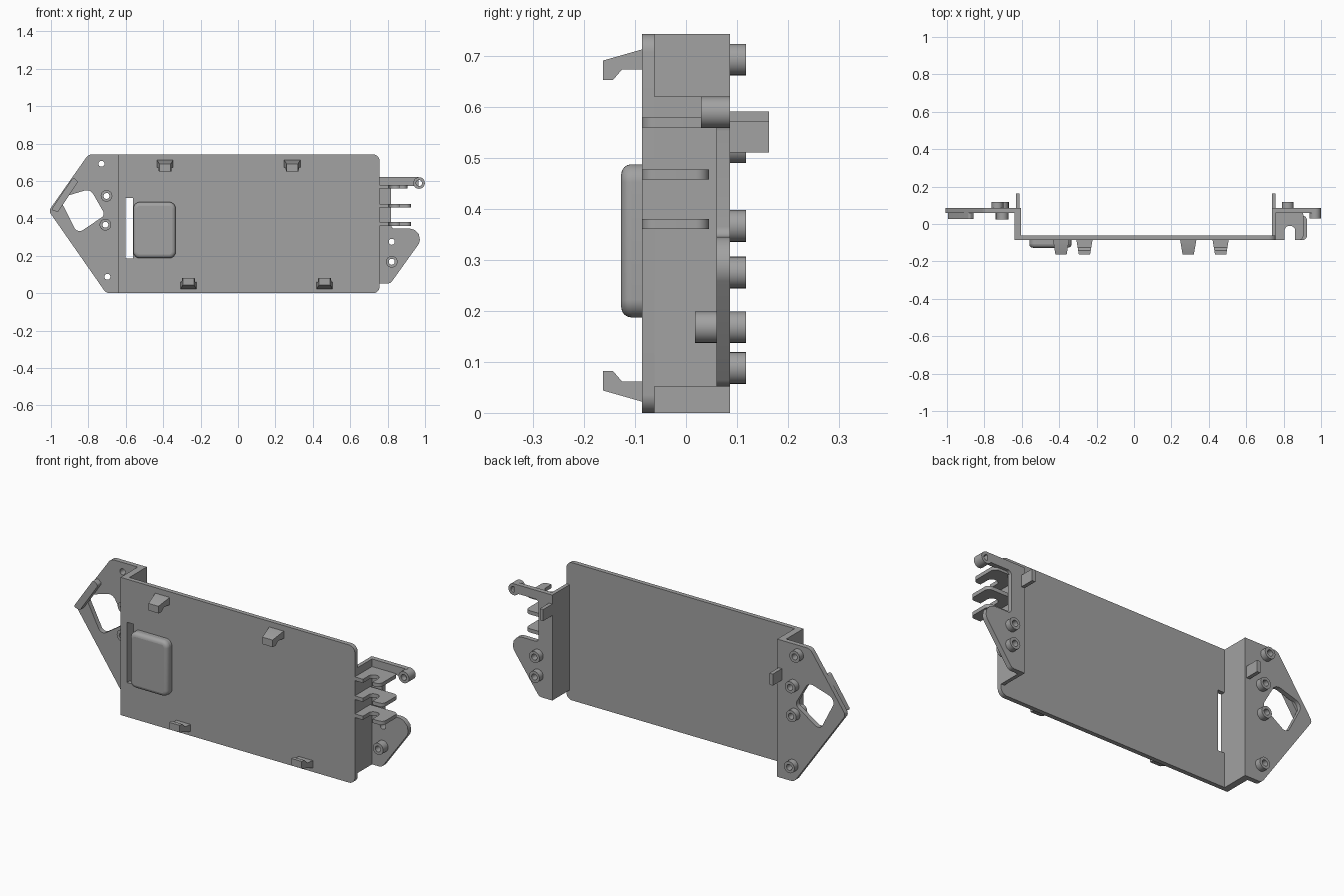
import bpy, bmesh, math
from mathutils import Vector

cube = bpy.data.objects.get("Cube")
if cube:
    bpy.data.objects.remove(cube, do_unlink=True)

grey = bpy.data.materials.new("mid grey plastic")
grey.use_nodes = True
grey.diffuse_color = (0.36, 0.36, 0.36, 1)
grey.node_tree.nodes["Principled BSDF"].inputs["Base Color"].default_value = (0.36, 0.36, 0.36, 1)

# Where each sheet coordinate (a, b, depth) goes
AXES = {"y": lambda a, b, d: (a, d, b),
        "z": lambda a, b, d: (a, b, d),
        "x": lambda a, b, d: (d, a, b)}


def fillet(points, steps=6):
    """Round the corners of an outline of (a, b, radius) points."""
    out = []
    for i, (a, b, r) in enumerate(points):
        p = Vector((a, b))
        if r == 0:
            out.append(p)
            continue
        u = (Vector(points[i - 1][:2]) - p).normalized()
        v = (Vector(points[(i + 1) % len(points)][:2]) - p).normalized()
        half = u.angle(v) / 2
        centre = p + (u + v).normalized() * (r / math.sin(half))
        s = p + u * (r / math.tan(half)) - centre
        e = p + v * (r / math.tan(half)) - centre
        for k in range(steps + 1):
            out.append(centre + s.lerp(e, k / steps).normalized() * r)
    return out


def circle(a, b, r, n=24):
    return [Vector((a + r * math.cos(math.tau * k / n), b + r * math.sin(math.tau * k / n)))
            for k in range(n)]


def rect(a0, b0, a1, b1, r=0):
    return fillet([(a0, b0, r), (a1, b0, r), (a1, b1, r), (a0, b1, r)])


def sheet(name, loops, d0, d1, axis="y", taper=None):
    """Extrude an outline, with any further loops as holes, between two depths."""
    curve = bpy.data.curves.new(name, "CURVE")
    curve.dimensions = "2D"
    curve.fill_mode = "BOTH"
    curve.extrude = abs(d1 - d0) / 2
    for loop in loops:
        spline = curve.splines.new("POLY")
        spline.points.add(len(loop) - 1)
        for point, p in zip(spline.points, loop):
            point.co = (p.x, p.y, 0, 1)
        spline.use_cyclic_u = True
    temp = bpy.data.objects.new(name, curve)
    bpy.context.collection.objects.link(temp)
    bpy.context.view_layer.update()
    mesh = bpy.data.meshes.new_from_object(temp.evaluated_get(bpy.context.evaluated_depsgraph_get()))
    bpy.data.objects.remove(temp, do_unlink=True)
    bm = bmesh.new()
    bm.from_mesh(mesh)
    bmesh.ops.remove_doubles(bm, verts=bm.verts, dist=0.0001)
    for v in bm.verts:
        scale = taper(v.co) if taper else 1
        v.co = AXES[axis](v.co.x, v.co.y, v.co.z * scale + (d0 + d1) / 2)
    bmesh.ops.recalc_face_normals(bm, faces=bm.faces)
    bm.to_mesh(mesh)
    bm.free()
    mesh.materials.clear()
    mesh.materials.append(grey)
    obj = bpy.data.objects.new(name, mesh)
    bpy.context.collection.objects.link(obj)
    smooth(obj)
    return obj


def smooth(obj):
    bpy.ops.object.select_all(action="DESELECT")
    obj.select_set(True)
    bpy.context.view_layer.objects.active = obj
    bpy.ops.object.shade_smooth_by_angle(angle=math.radians(35))


FRONT, BACK = -0.086, 0.086
FLANGE = 0.06
HOLE = 0.016

# Main panel with its slot
panel = fillet([(-0.64, 0, 0), (0.757, 0, 0.035), (0.757, 0.742, 0.035), (-0.64, 0.742, 0)])
sheet("main_panel", [panel, rect(-0.602, 0.185, -0.562, 0.51)], FRONT, -0.062)

# Rounded pad beside the slot
pad = sheet("raised_pad", [rect(-0.56, 0.187, -0.333, 0.487, 0.035)], -0.127, -0.08)
bm = bmesh.new()
bm.from_mesh(pad.data)
bmesh.ops.dissolve_limit(bm, angle_limit=0.01, verts=bm.verts, edges=bm.edges)
rim = [e for e in bm.edges if all(v.co.y < -0.12 for v in e.verts)]
bmesh.ops.bevel(bm, geom=rim, offset=0.02, segments=4, profile=0.5, affect="EDGES")
bm.to_mesh(pad.data)
bm.free()
smooth(pad)

# Side walls
sheet("right_wall", [rect(-0.64, 0, -0.604, 0.742)], FRONT, BACK)
sheet("left_wall", [rect(0.737, 0.052, 0.757, 0.62)], FRONT, BACK)

# Pointed flange with a window
right_bosses = [(-0.73, 0.692), (-0.703, 0.52), (-0.709, 0.366), (-0.698, 0.088)]
left_bosses = [(0.822, 0.275), (0.822, 0.168)]
window = fillet([(-0.955, 0.508, 0.035), (-0.79, 0.558, 0.04), (-0.71, 0.418, 0.025),
                 (-0.858, 0.318, 0.03)])
pointed = fillet([(-0.61, 0, 0), (-0.705, 0, 0.04), (-1.012, 0.44, 0.025),
                  (-0.80, 0.742, 0.04), (-0.61, 0.742, 0)])
sheet("right_flange", [pointed, window] + [circle(x, z, HOLE) for x, z in right_bosses],
      FLANGE, BACK)

# Bar along the upper slanted edge
sheet("flange_bar", [fillet([(-0.999, 0.446, 0.008), (-0.963, 0.434, 0.008),
                             (-0.854, 0.596, 0.012), (-0.881, 0.62, 0.012)])], 0.027, 0.065)

# Bracket flange with an arm above and a fin below
bracket = fillet([(0.745, 0.052, 0), (0.815, 0.052, 0.03), (1.025, 0.345, 0.055),
                  (0.818, 0.345, 0.02), (0.818, 0.572, 0.02), (0.965, 0.572, 0),
                  (0.965, 0.62, 0), (0.745, 0.62, 0)])
sheet("left_flange", [bracket] + [circle(x, z, HOLE) for x, z in left_bosses], FLANGE, BACK)
sheet("arm_eyelet", [circle(0.968, 0.589, 0.031), circle(0.968, 0.589, HOLE)], 0.029, BACK)


# Hollow screw bosses
def boss(name, x, z, y0, y1):
    sheet(name, [circle(x, z, 0.031), circle(x, z, HOLE)], y0, y1)


for x, z in right_bosses + left_bosses:
    boss("rear_boss", x, z, BACK, 0.118)
for x, z in right_bosses[1:3]:
    boss("front_boss", x, z, 0.024, FLANGE)
boss("front_boss", *left_bosses[1], 0.018, FLANGE)

# Shelf fins with an arched notch
for z, reach, back in ((0.569, 0.906, 0.07), (0.467, 0.925, 0.045), (0.37, 0.925, 0.045)):
    fin = fillet([(0.75, FRONT, 0), (0.805, FRONT, 0), (0.805, -0.01, 0.026),
                  (0.862, -0.01, 0.026), (0.862, FRONT, 0), (reach, FRONT, 0.025),
                  (reach, back, 0.025), (0.75, back, 0)])
    sheet("shelf_fin", [fin], z - 0.01, z + 0.01, "z")

# Rear tabs
sheet("right_rear_tab", [rect(0.08, 0.528, 0.163, 0.59)], -0.632, -0.612, "x")
sheet("left_rear_tab", [rect(0.08, 0.51, 0.163, 0.572)], 0.737, 0.757, "x")

# Hooked clips along the top and bottom edges
hook = [(-0.08, 0.03), (-0.086, 0.03), (-0.163, 0.052), (-0.163, 0.09), (-0.143, 0.09),
        (-0.125, 0.069), (-0.08, 0.069)]
for name, x, top in (("top_clip", -0.39, True), ("top_clip", 0.29, True),
                     ("bottom_clip", -0.265, False), ("bottom_clip", 0.463, False)):
    profile = [Vector((y, 0.742 - h if top else h - 0.008)) for y, h in hook]
    sheet(name, [profile], x - 0.043, x + 0.043, "x",
          taper=lambda co: 1 - 0.3 * (FRONT - co.x) / 0.077)
